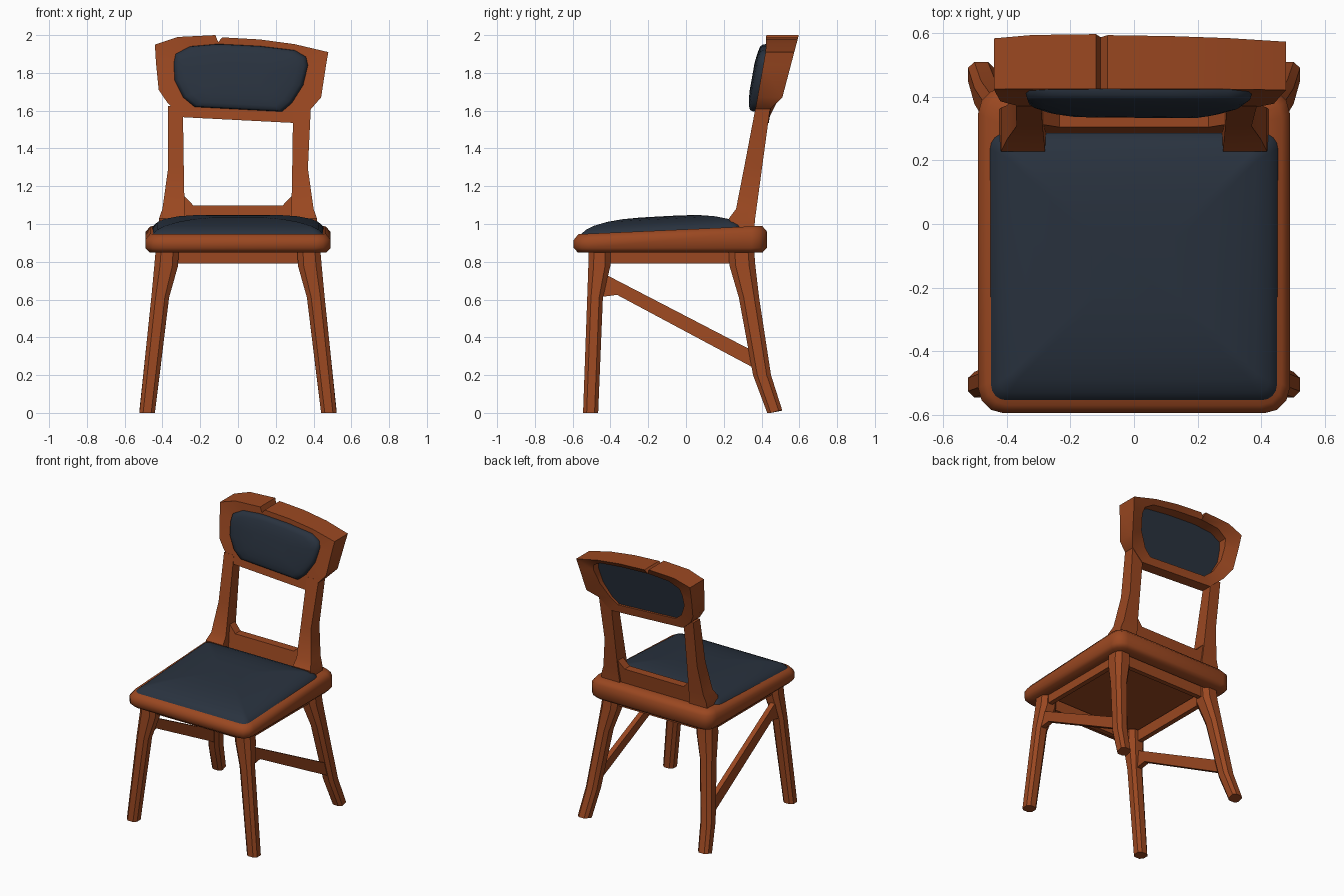
import bpy, bmesh, math

if "Cube" in bpy.data.objects:
    bpy.data.objects.remove(bpy.data.objects["Cube"])


def material(name, rgb):
    m = bpy.data.materials.new(name)
    m.diffuse_color = (*rgb, 1)
    m.use_nodes = True
    m.node_tree.nodes["Principled BSDF"].inputs["Base Color"].default_value = m.diffuse_color
    return m


WOOD = material("reddish brown wood", (0.325, 0.064, 0.015))
FABRIC = material("dark slate fabric", (0.022, 0.032, 0.049))


def loft(name, rings, mat, closed=False, angle=30):
    """Skin a list of equal-length point rings; cap the ends unless closed."""
    bm = bmesh.new()
    loops = [[bm.verts.new(p) for p in r] for r in rings]
    n = len(rings[0])
    pairs = list(zip(loops, loops[1:] + loops[:1])) if closed else list(zip(loops, loops[1:]))
    for a, b in pairs:
        for i in range(n):
            j = (i + 1) % n
            bm.faces.new((a[i], a[j], b[j], b[i]))
    if not closed:
        bm.faces.new(loops[0])
        bm.faces.new(loops[-1])
    bmesh.ops.recalc_face_normals(bm, faces=bm.faces)
    me = bpy.data.meshes.new(name)
    bm.to_mesh(me)
    bm.free()
    me.materials.append(mat)
    ob = bpy.data.objects.new(name, me)
    bpy.context.collection.objects.link(ob)
    if angle:
        bpy.ops.object.select_all(action='DESELECT')
        ob.select_set(True)
        bpy.context.view_layer.objects.active = ob
        bpy.ops.object.shade_smooth_by_angle(angle=math.radians(angle))
    return ob


def box(name, x0, x1, y0, y1, z0, z1):
    ring = lambda z: [(x0, y0, z), (x1, y0, z), (x1, y1, z), (x0, y1, z)]
    return loft(name, [ring(z0), ring(z1)], WOOD, angle=0)


def rounded(hx, y0, y1, r, inset, zf, seg=3):
    """Rounded rectangle ring, height given by zf(y)."""
    hx, y0, y1, r = hx - inset, y0 + inset, y1 - inset, max(r - inset * 0.5, 0.02)
    pts = []
    for k, (cx, cy) in enumerate([(hx - r, y1 - r), (r - hx, y1 - r), (r - hx, y0 + r), (hx - r, y0 + r)]):
        for s in range(seg + 1):
            a = math.pi / 2 * (k + s / seg)
            x, y = cx + r * math.cos(a), cy + r * math.sin(a)
            pts.append((x, y, zf(y)))
    return pts


def interp(table, z):
    for (z0, v0), (z1, v1) in zip(table, table[1:]):
        if z <= z1:
            return v0 + (v1 - v0) * (z - z0) / (z1 - z0)
    return table[-1][1]


# Seat frame: rounded ring with a sloping top and an underside recess
top = lambda y: 0.945 + (y + 0.595) * 0.045
frame = lambda inset, zf: rounded(0.49, -0.595, 0.428, 0.08, inset, zf)
loft("seat_frame", [
    frame(0.09, lambda y: 0.885), frame(0.09, lambda y: 0.85), frame(0.022, lambda y: 0.85),
    frame(0.0, lambda y: 0.873), frame(0.0, lambda y: top(y) - 0.03),
    frame(0.025, top), frame(0.09, top)], WOOD, angle=50)

# Seat cushion: domed rings
base = lambda y: 0.933 + (y + 0.555) * 0.055
loft("seat_cushion", [
    rounded(0.455, -0.56, 0.288, 0.05, i, lambda y, h=h: base(y) + h, 4)
    for i, h in [(0, 0), (0.006, 0.014), (0.03, 0.035), (0.07, 0.053), (0.14, 0.07), (0.22, 0.08), (0.32, 0.084)]],
    FABRIC, angle=50)

# Aprons under the seat
box("front_apron", -0.36, 0.36, -0.475, -0.44, 0.79, 0.87)
box("rear_apron", -0.36, 0.36, 0.28, 0.315, 0.79, 0.87)


def octagon(s, z, x0, x1, y0, y1):
    cx, cy = (x1 - x0) * 0.24, (y1 - y0) * 0.24
    pts = [(x0 + cx, y0), (x1 - cx, y0), (x1, y0 + cy), (x1, y1 - cy),
           (x1 - cx, y1), (x0 + cx, y1), (x0, y1 - cy), (x0, y0 + cy)]
    # the rear foot is cut slightly out of square
    return [(s * x, y, z + (0.012 if z == 0 and y > 0.48 else 0)) for x, y in pts]


FRONT_LEG = [(0.87, 0.315, 0.435, -0.515, -0.40), (0.78, 0.317, 0.443, -0.517, -0.40),
             (0.61, 0.365, 0.459, -0.523, -0.44), (0, 0.44, 0.522, -0.545, -0.465)]
REAR_LEG = [(0.87, 0.315, 0.435, 0.225, 0.36), (0.78, 0.317, 0.443, 0.23, 0.367),
            (0.61, 0.365, 0.459, 0.28, 0.387), (0.2, 0.415, 0.502, 0.355, 0.45),
            (0, 0.44, 0.522, 0.43, 0.51)]
POST = [(0.96, 0.275, 0.425, 0.25, 0.36), (1.03, 0.28, 0.418, 0.228, 0.366),
        (1.08, 0.283, 0.40, 0.265, 0.373), (1.295, 0.287, 0.37, 0.307, 0.402)]
BRACE = [(-0.45, 0.745), (-0.405, 0.722), (0.37, 0.32), (0.37, 0.232), (-0.365, 0.625), (-0.46, 0.612)]

for side, s, tip in (("left", -1, 0.371), ("right", 1, 0.386)):
    # Legs, side apron and sloping brace
    loft(f"front_leg_{side}", [octagon(s, *st) for st in FRONT_LEG], WOOD, angle=30)
    loft(f"rear_leg_{side}", [octagon(s, *st) for st in REAR_LEG], WOOD, angle=30)
    box(f"side_apron_{side}", min(s * 0.37, s * 0.405), max(s * 0.37, s * 0.405), -0.45, 0.29, 0.79, 0.87)
    loft(f"brace_{side}", [[(s * (0.412 + (0.65 - z) * 0.1 + d), y, z) for y, z in BRACE]
                           for d in (-0.018, 0.018)], WOOD, angle=0)
    # Back post with a flared foot
    loft(f"back_post_{side}", [[(s * a, c, z), (s * b, c, z), (s * b, d, z), (s * a, d, z)]
                               for z, a, b, c, d in POST + [(1.625, 0.292, tip, 0.37, 0.447)]],
         WOOD, angle=30)

# Lower back rail with corner gussets
RAIL = [(-0.3, 0.96), (0.3, 0.96), (0.3, 1.165), (0.235, 1.097), (-0.235, 1.097), (-0.3, 1.165)]
loft("lower_back_rail", [[(x, y + (z - 1) * 0.15, z) for x, z in RAIL] for y in (0.29, 0.35)], WOOD, angle=0)

# Headrest frame: outer outline (uneven, with a notch) paired with the opening
OUTER = [(-0.434, 1.85), (-0.44, 1.95), (-0.32, 1.99), (-0.12, 2.0), (-0.105, 1.963), (-0.083, 1.988),
         (0.115, 1.977), (0.30, 1.952), (0.478, 1.91), (0.466, 1.84), (0.44, 1.67), (0.387, 1.61),
         (0.297, 1.535), (-0.287, 1.565), (-0.372, 1.64), (-0.42, 1.71)]
INNER = [(-0.34, 1.85), (-0.33, 1.90), (-0.255, 1.94), (-0.12, 1.952), (-0.105, 1.952), (-0.083, 1.952),
         (0.115, 1.942), (0.30, 1.92), (0.36, 1.885), (0.37, 1.84), (0.345, 1.735), (0.285, 1.64),
         (0.233, 1.595), (-0.23, 1.62), (-0.29, 1.67), (-0.335, 1.76)]
FACE = [(1.5, 0.352), (1.6, 0.366), (1.92, 0.423), (2.0, 0.425)]
REAR = [(1.5, 0.435), (1.61, 0.447), (1.67, 0.51), (2.0, 0.597)]
REAR_IN = [(1.5, 0.435), (1.62, 0.45), (1.75, 0.495), (2.0, 0.585)]
face = lambda pts: [(x, interp(FACE, z), z) for x, z in pts]
rear = lambda pts, table: [(x, interp(table, z), z) for x, z in pts]
loft("headrest_frame", [face(OUTER), rear(OUTER, REAR), rear(INNER, REAR_IN), face(INNER)],
     WOOD, closed=True, angle=40)

# Headrest cushion: the opening filled with a bulging pad
CX, CZ = 0.01, 1.78
pad = []
for k, dy in [(1, 0.065), (1, -0.003), (0.985, -0.018), (0.94, -0.029), (0.84, -0.037), (0.65, -0.044), (0.4, -0.048)]:
    pts = [(CX + (x - CX) * k, CZ + (z - CZ) * k) for x, z in INNER]
    pad.append([(x, interp(FACE, z) + dy, z) for x, z in pts])
loft("headrest_cushion", pad, FABRIC, angle=55)
